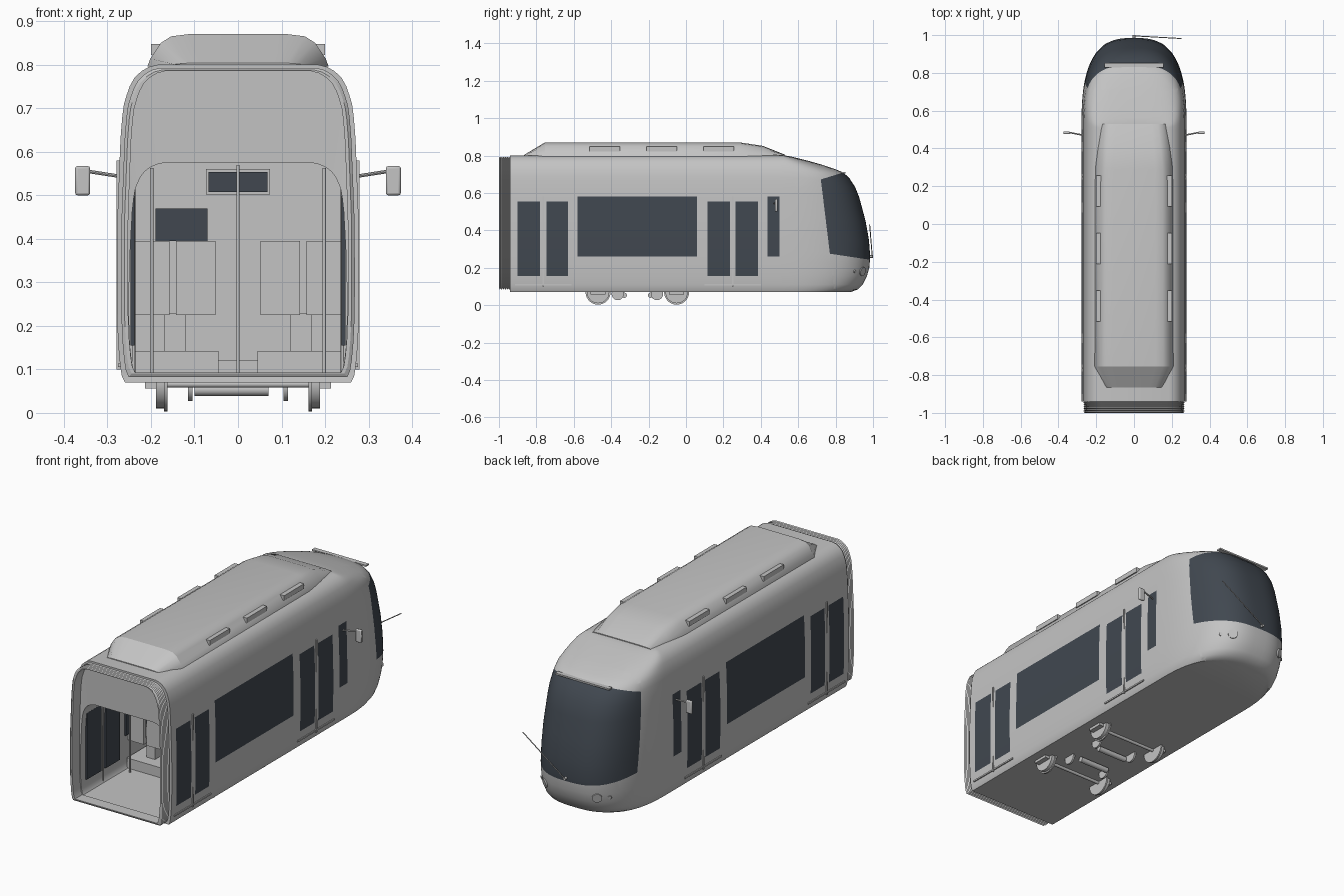
import bpy, bmesh, math
from mathutils import Vector

if "Cube" in bpy.data.objects:
    bpy.data.objects.remove(bpy.data.objects["Cube"])


def material(name, rgb):
    m = bpy.data.materials.new(name)
    m.use_nodes = True
    m.diffuse_color = (*rgb, 1)
    m.node_tree.nodes["Principled BSDF"].inputs["Base Color"].default_value = (*rgb, 1)
    return m


PAINT = material("light grey paint", (.55, .55, .55))
GLASS = material("dark slate glass", (.052, .064, .08))


def finish(name, bm, mats=(PAINT,), angle=35, normals=True):
    if normals:
        bmesh.ops.recalc_face_normals(bm, faces=bm.faces)
    me = bpy.data.meshes.new(name)
    bm.to_mesh(me)
    bm.free()
    for m in mats:
        me.materials.append(m)
    ob = bpy.data.objects.new(name, me)
    bpy.context.collection.objects.link(ob)
    bpy.ops.object.select_all(action='DESELECT')
    ob.select_set(True)
    bpy.context.view_layer.objects.active = ob
    bpy.ops.object.shade_smooth_by_angle(angle=math.radians(angle))
    return ob


def box(name, x, y, z, mat=PAINT):
    """Box from (min, max) pairs on each axis."""
    bm = bmesh.new()
    bmesh.ops.create_cube(bm, size=1)
    for v in bm.verts:
        for i, (lo, hi) in enumerate((x, y, z)):
            v.co[i] = (lo + hi) / 2 + v.co[i] * (hi - lo)
    return finish(name, bm, (mat,))


def rod(name, a, b, r, sides=12, mat=PAINT, r2=None):
    a, b = Vector(a), Vector(b)
    bm = bmesh.new()
    bmesh.ops.create_cone(bm, cap_ends=True, segments=sides, radius1=r,
                          radius2=r if r2 is None else r2, depth=(b - a).length)
    ob = finish(name, bm, (mat,))
    ob.rotation_mode = 'QUATERNION'
    ob.rotation_quaternion = (b - a).to_track_quat('Z', 'Y')
    ob.location = (a + b) / 2
    return ob


def loft(bm, rings, closed=True):
    """Skin a list of point rings with quads; returns the vertex rows."""
    rows = [[bm.verts.new(p) for p in ring] for ring in rings]
    for lo, hi in zip(rows, rows[1:]):
        n = len(lo)
        for i in range(n if closed else n - 1):
            j = (i + 1) % n
            bm.faces.new((lo[i], lo[j], hi[j], hi[i]))
    return rows


def span(mid, half):
    return (mid - half, mid + half)


def side_span(side, lo, hi):
    return tuple(sorted((side * lo, side * hi)))


# Body levels: height, half width, nose tip
LEVELS = [(.07, .26, .88), (.085, .267, .92), (.11, .271, .945), (.155, .275, .967),
          (.2, .277, .98), (.26, .278, .985), (.35, .278, .978), (.45, .277, .96),
          (.555, .273, .932), (.58, .272, .925), (.63, .27, .905), (.68, .266, .873),
          (.71, .262, .84), (.73, .256, .79), (.75, .249, .73), (.77, .238, .66),
          (.785, .222, .6), (.795, .205, .56), (.8, .185, .53)]
DOOR_Z, WINDOW_Z = (.155, .555), (.26, .58)
WINDOWS = [(-.9, -.78, DOOR_Z), (-.745, -.63, DOOR_Z), (-.58, .06, WINDOW_Z),
           (.115, .235, DOOR_Z), (.265, .385, DOOR_Z), (.435, .5, WINDOW_Z)]
BACK, NOSE = -.94, .51
POWER = 2.8
stations = [BACK] + [y for w in WINDOWS for y in w[:2]]


def contour(z, w, tip, steps=28):
    half = [(w, y, z) for y in stations]
    for i in range(steps + 1):
        a = math.pi / 2 * i / steps
        half.append((w * max(math.cos(a), 0) ** (2 / POWER),
                     NOSE + (tip - NOSE) * math.sin(a) ** (2 / POWER), z))
    half[-1] = (0, tip, z)
    return half + [(-x, y, h) for x, y, h in reversed(half[:-1])]


# Outer shell with side windows and wraparound windscreen cut into it
bm = bmesh.new()
rows = loft(bm, [contour(*lv) for lv in LEVELS], closed=False)
bm.faces.new(rows[0])
bm.faces.new(rows[-1])
bmesh.ops.recalc_face_normals(bm, faces=bm.faces)
if sum(f.normal.z for f in bm.faces if f.calc_center_median().z > .79) < 0:
    bmesh.ops.reverse_faces(bm, faces=bm.faces)
cuts = [(Vector((0, .77, .275)), Vector((0, .15, 1))),
        (Vector((0, .72, .68)), Vector((0, .41, .05))),
        (Vector((0, .72, .672)), Vector((0, .04, -.13)))]
for co, no in cuts:
    faces = [f for f in bm.faces if f.calc_center_median().y > .6 and len(f.verts) < 9]
    edges = {e for f in faces for e in f.edges}
    verts = {v for f in faces for v in f.verts}
    bmesh.ops.bisect_plane(bm, geom=faces + list(edges) + list(verts),
                           plane_co=co, plane_no=no, dist=1e-5)
for f in bm.faces:
    c = f.calc_center_median()
    side_glass = abs(f.normal.x) > .8 and any(
        y0 < c.y < y1 and z[0] < c.z < z[1] for y0, y1, z in WINDOWS)
    screen = len(f.verts) < 9 and c.y > .6 and all((c - co).dot(no) > 0 for co, no in cuts)
    f.material_index = int(side_glass or screen)
finish("body_shell", bm, (PAINT, GLASS), normals=False)


# Cross-section used by the end panel, saloon and gangway
def section(y, sx=1, bottom=.07, top=.8):
    right = [(w * sx, y, bottom + (z - .07) / .73 * (top - bottom)) for z, w, _ in LEVELS]
    return right + [(-x, y, z) for x, _, z in reversed(right)]


# End panel and saloon lining down to the cab bulkhead
bm = bmesh.new()
rows = loft(bm, [section(BACK), section(BACK + .005, .9, .09, .575),
                 section(.41, .9, .09, .575)])
bm.faces.new(rows[-1])
finish("saloon_lining", bm)

# Ribbed gangway bellows
bm = bmesh.new()
rings = []
for i in range(13):
    s = .965 if i % 2 else .94
    rings.append(section(BACK - .005 * i, s, .07 + (1 - s) * .35, .8 - (1 - s) * .2))
rings += [section(-1, .91, .093, .785), section(BACK, .91, .093, .785)]
loft(bm, rings)
finish("gangway_bellows", bm, angle=20)

# Roof equipment fairing
bm = bmesh.new()
rings = []
for y, w, h in ((-.865, .15, .004), (-.755, .208, .07), (.29, .205, .07),
                (.41, .19, .052), (.53, .17, .004)):
    half = [(w, y, .796), (w * .97, y, .8 + h * .2), (w * .85, y, .8 + h * .72),
            (w * .74, y, .8 + h * .93), (w * .55, y, .8 + h)]
    rings.append(half + [(-x, y, z) for x, _, z in reversed(half)])
rows = loft(bm, rings)
bm.faces.new(rows[0])
bm.faces.new(rows[-1])
finish("roof_fairing", bm, angle=28)

for side in (-1, 1):
    for y in (-.435, -.13, .175):
        box("roof_vent", side_span(side, .175, .2), span(y, .082), (.822, .848))

    # Door seams, sills and inner handrails
    for y in (-.763, .25):
        box("door_seam", side_span(side, .27, .279), span(y, .004), (.1, .58))
        box("door_sill", side_span(side, .265, .276), span(y, .15), (.105, .113))
        rod("door_handrail", (side * .24, y, .09), (side * .24, y, .565), .004)
        rod("saloon_pole", (side * .198, y + .16, .09), (side * .198, y + .16, .563), .004)

    # Window panes seen from the saloon
    for y0, y1, (z0, z1) in WINDOWS[:-1]:
        box("inner_window", side_span(side, .238, .247), (y0, y1), (z0, min(z1, .5)), GLASS)

    # Double seats on low plinths
    for y in (-.48, -.1):
        box("seat_plinth", side_span(side, .045, .24), span(y, .09), (.09, .142))
        for x in (.052, .157):
            box("seat_back", side_span(side, x, x + .09), (y - .07, y - .05), (.23, .395))
            box("seat_cushion", side_span(side, x, x + .09), (y - .07, y + .06), (.225, .25))
        box("seat_support", side_span(side, .12, .17), span(y, .03), (.14, .23))

    # Wheels, axle boxes and brake discs
    for y in (-.47, -.05):
        rod("wheel_tread", (side * .162, y, .07), (side * .188, y, .07), .06, 28)
        rod("wheel_flange", (side * .162, y, .07), (side * .17, y, .07), .067, 28)
        box("axle_box", side_span(side, .185, .214), span(y, .04), (.056, .075))
    for y in (-.365, -.155):
        rod("brake_disc", (side * .105, y, .06), (side * .115, y, .06), .033, 20)

    # Mirror on a slim arm
    rod("mirror_arm", (side * .268, .47, .543), (side * .345, .485, .555), .004, 8)
    mirror = box("mirror", side_span(side, .34, .374), (.476, .49), (.5, .567))
    bevel = mirror.modifiers.new("rounded", 'BEVEL')
    bevel.width, bevel.segments = .005, 2

    # Headlights follow the nose
    for x, r in ((.15, .024), (.195, .009)):
        y = NOSE + .466 * (1 - (x / .276) ** POWER) ** (1 / POWER)
        out = Vector((side * .55, .8, -.2)).normalized()
        p = Vector((side * x, y, .18))
        rod("headlight", p - out * .015, p + out * .004, r, 20)

# Underfloor motors and axles
for y in (-.33, -.19):
    rod("motor", (-.1, y, .053), (.07, y, .053), .014, 16)
for y in (-.47, -.05):
    rod("axle", (-.165, y, .066), (.165, y, .066), .008)

# Saloon centre pole, bulkhead window and information display
rod("centre_pole", (0, -.5, .09), (0, -.5, .57), .004)
box("cab_window", (-.19, -.07), (.4, .407), (.395, .47), GLASS)
box("display_frame", (-.074, .074), (.392, .409), (.502, .56))
box("display", (-.068, .068), (.386, .393), (.507, .553), GLASS)
box("cab_step", (-.045, .045), (.34, .41), (.09, .12))

# Windscreen header bar and wiper
box("header_bar", (-.155, .155), (.828, .852), (.705, .713))
rod("wiper_arm", (0, .996, .26), (.25, .982, .43), .0025, 8)
rod("wiper_pivot", (0, .97, .26), (0, 1, .26), .007)
